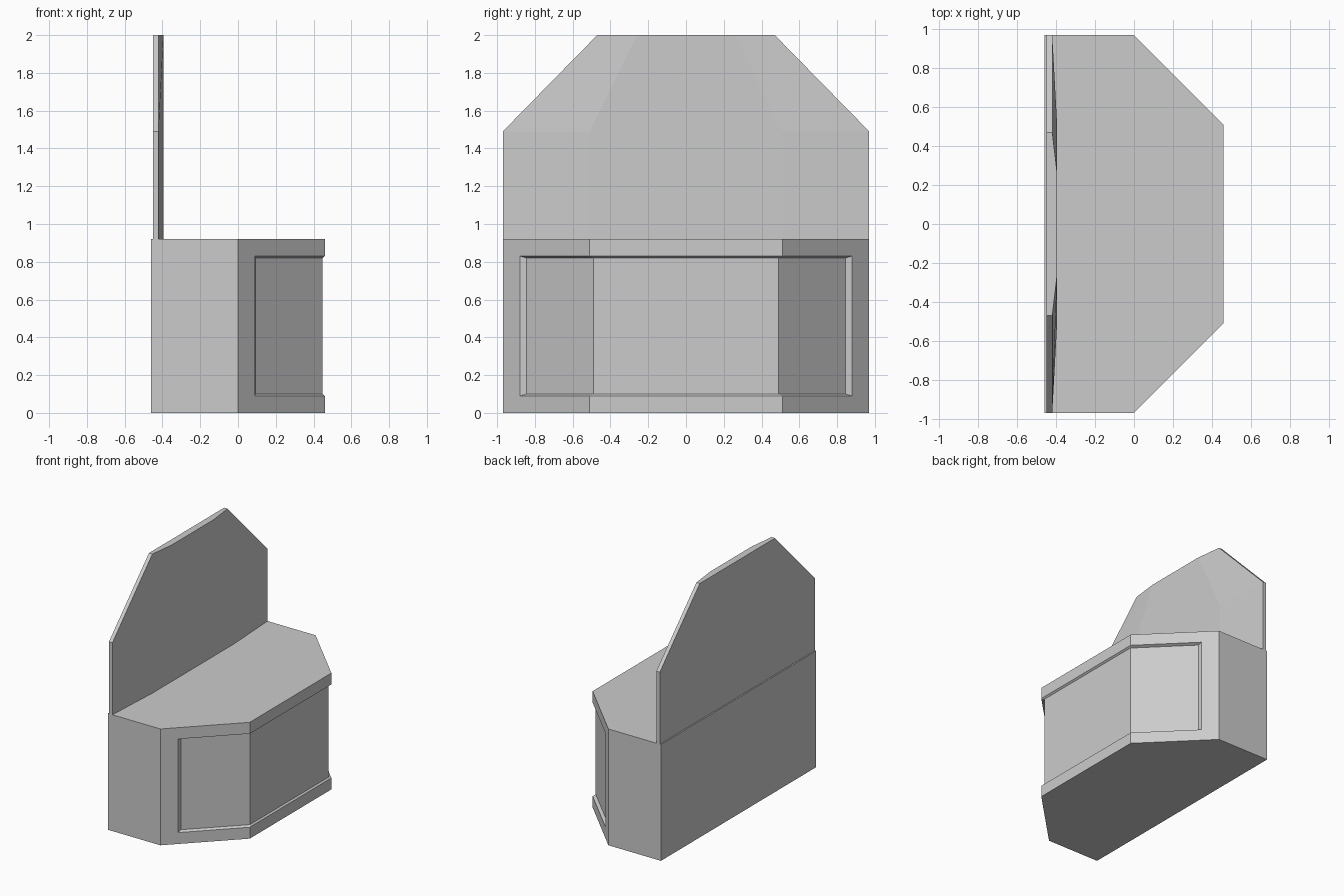
import bpy, bmesh

if "Cube" in bpy.data.objects:
    bpy.data.objects.remove(bpy.data.objects["Cube"])


def finish(name, bm):
    bmesh.ops.remove_doubles(bm, verts=bm.verts, dist=1e-5)
    bmesh.ops.recalc_face_normals(bm, faces=bm.faces)
    mesh = bpy.data.meshes.new(name)
    bm.to_mesh(mesh)
    bm.free()
    obj = bpy.data.objects.new(name, mesh)
    bpy.context.collection.objects.link(obj)
    return obj


def mirrored(pts):
    # extend a path with its reflection across y = 0
    return pts + [(p[0], -p[1]) + tuple(p[2:]) for p in reversed(pts)]


def grid(bm, path, heights):
    return [[bm.verts.new((x, y, z)) for x, y in path] for z in heights]


def strip(bm, a, b, close=False):
    n = len(a)
    for i in range(n if close else n - 1):
        j = (i + 1) % n
        bm.faces.new((a[i], a[j], b[j], b[i]))


# Counter body: angled front with one wraparound recessed panel
bm = bmesh.new()
outline = mirrored([(-0.46, -0.97), (0, -0.97), (0.09, -0.88), (0.46, -0.51)])
rows = grid(bm, outline, (0, 0.09, 0.83, 0.92))
strip(bm, rows[0], rows[1], True)
strip(bm, rows[2], rows[3], True)
for part in (slice(0, 3), slice(5, 8)):
    strip(bm, rows[1][part], rows[2][part])
bm.faces.new((rows[1][7], rows[1][0], rows[2][0], rows[2][7]))
bm.faces.new(rows[0])
bm.faces.new(rows[3])

# Recessed panel floor and its bevelled rim
inner = grid(bm, mirrored([(0.092, -0.845), (0.447, -0.49)]), (0.10, 0.82))
strip(bm, inner[0], inner[1])
rim_out = rows[1][2:6] + rows[2][2:6][::-1]
rim_in = inner[0] + inner[1][::-1]
strip(bm, rim_out, rim_in, True)
finish("counter_body", bm)

# Tall back board: flat back, front face raised towards the middle
bm = bmesh.new()
edge = mirrored([(-0.42, -0.97, 0.92), (-0.42, -0.97, 1.49), (-0.42, -0.47, 2.0)])
raised = mirrored([(-0.395, -0.51, 0.92), (-0.395, -0.51, 1.49), (-0.395, -0.26, 2.0)])
front = [bm.verts.new(p) for p in edge]
centre = [bm.verts.new(p) for p in raised]
back = [bm.verts.new((-0.45, y, z)) for x, y, z in edge]
strip(bm, front, centre)
bm.faces.new(centre)
strip(bm, front, back)
bm.faces.new(back)
# top and bottom edges
for a, b in ((2, 3), (5, 0)):
    bm.faces.new((back[a], front[a], centre[a], centre[b], front[b], back[b]))
finish("back_board", bm)
